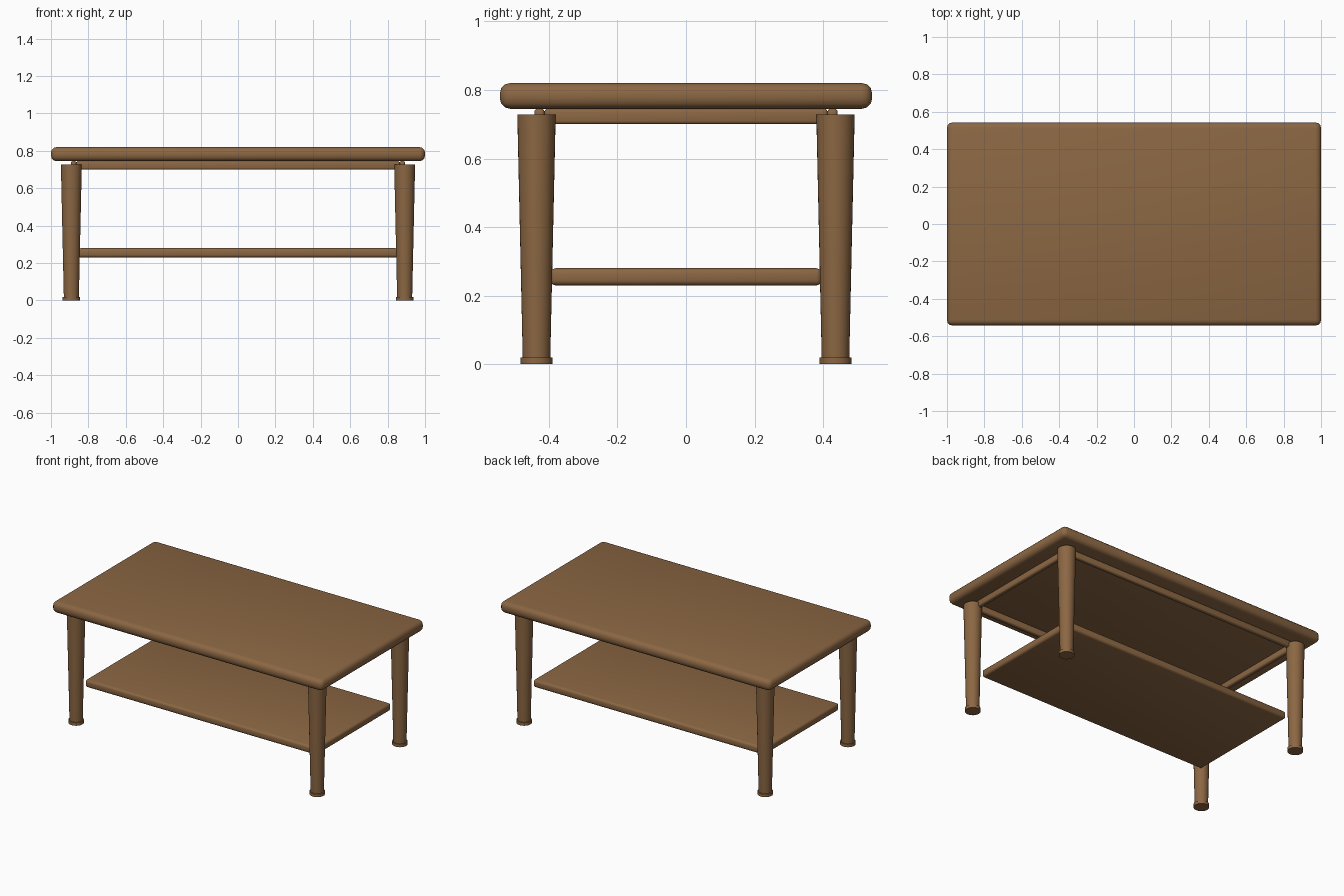
import bpy, math

if "Cube" in bpy.data.objects:
    bpy.data.objects.remove(bpy.data.objects["Cube"])

wood = bpy.data.materials.new("brown wood")
wood.diffuse_color = (0.26, 0.135, 0.056, 1)
wood.use_nodes = True
wood.node_tree.nodes["Principled BSDF"].inputs["Base Color"].default_value = wood.diffuse_color


def finish(obj, name):
    obj.name = name
    obj.data.materials.append(wood)
    bpy.ops.object.shade_smooth_by_angle(angle=math.radians(35))


def board(name, centre, size, bevel, segments=3):
    # Box with rounded edges
    bpy.ops.mesh.primitive_cube_add(size=1, location=centre)
    obj = bpy.context.object
    obj.scale = size
    bpy.ops.object.transform_apply(location=False, rotation=False, scale=True)
    mod = obj.modifiers.new("rounded edges", 'BEVEL')
    mod.width = bevel
    mod.segments = segments
    bpy.ops.object.modifier_apply(modifier=mod.name)
    finish(obj, name)


def taper(name, x, y, z0, z1, r0, r1):
    # Round tapered post
    bpy.ops.mesh.primitive_cone_add(vertices=32, radius1=r0, radius2=r1, depth=z1 - z0,
                                    location=(x, y, (z0 + z1) / 2))
    finish(bpy.context.object, name)


# Top and lower shelf
board("table_top", (0, 0, 0.7825), (2.0, 1.086, 0.075), 0.03)
board("lower_shelf", (0, 0, 0.255), (1.71, 0.79, 0.05), 0.015)

# Aprons under the top
for s, side in ((-1, "front"), (1, "back")):
    board(side + "_apron", (0, s * 0.4275, 0.7225), (1.73, 0.03, 0.045), 0.01)
for s, side in ((-1, "left"), (1, "right")):
    board(side + "_apron", (s * 0.878, 0, 0.7225), (0.03, 0.826, 0.045), 0.01)

# Tapered legs with foot discs
for sy, fb in ((-1, "front"), (1, "back")):
    for sx, lr in ((-1, "left"), (1, "right")):
        x, y = sx * 0.891, sy * 0.436
        taper(f"{fb}_{lr}_leg", x, y, 0.01, 0.728, 0.04, 0.056)
        taper(f"{fb}_{lr}_foot", x, y, 0.0, 0.02, 0.047, 0.047)
